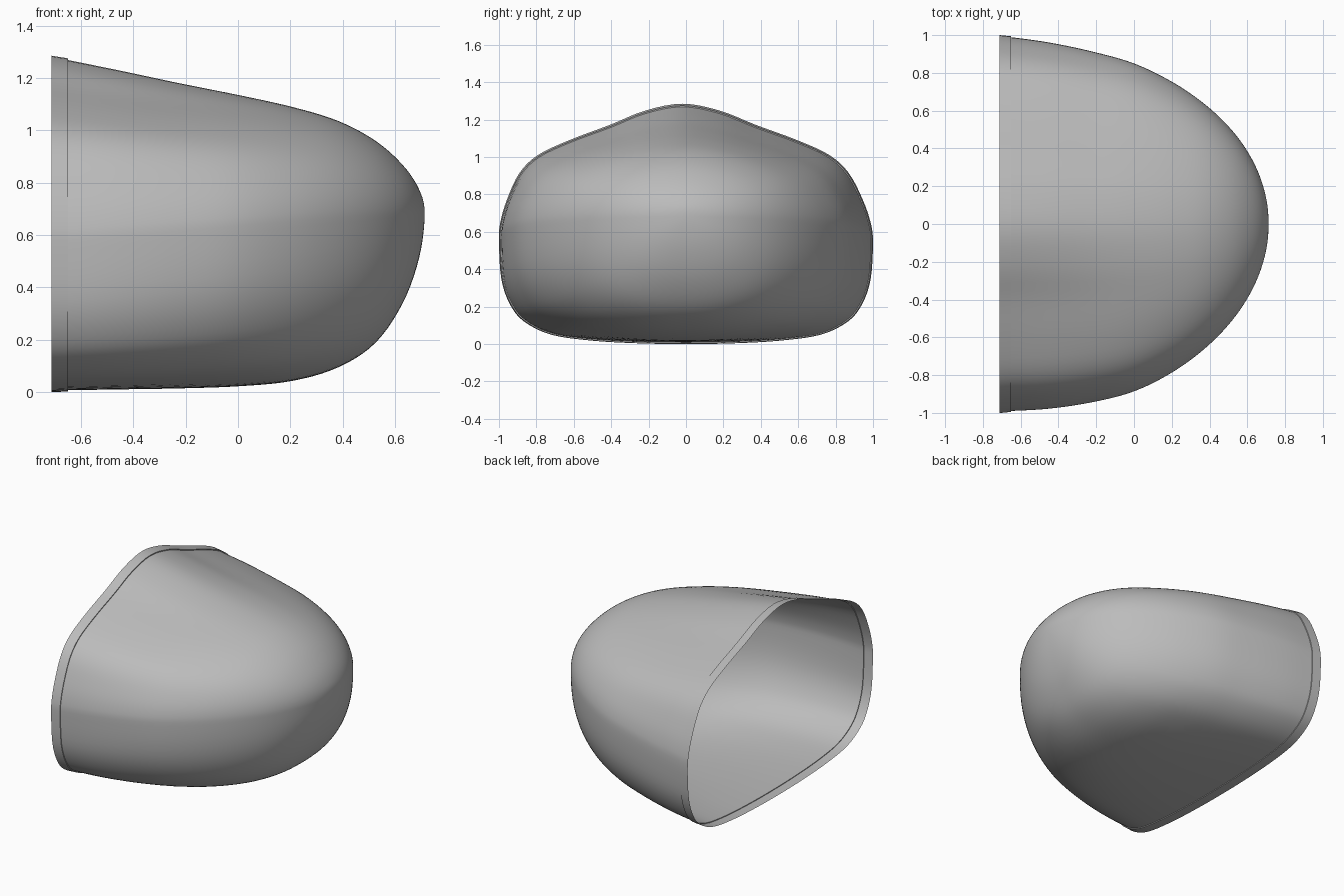
import bpy, bmesh, math
from mathutils import Vector

cube = bpy.data.objects.get("Cube")
if cube:
    bpy.data.objects.remove(cube)

grey = bpy.data.materials.new("plain grey")
grey.use_nodes = True
grey.diffuse_color = (0.5, 0.5, 0.5, 1)
grey.node_tree.nodes["Principled BSDF"].inputs["Base Color"].default_value = (0.5, 0.5, 0.5, 1)


def spline(a, b, c, d, t):
    """Catmull-Rom point between b and c."""
    return (2 * b + (c - a) * t + (2 * a - 5 * b + 4 * c - d) * t * t
            + (3 * b - a - 3 * c + d) * t ** 3) / 2


# Half outline of the open end (y, z), from the ridge down to the floor
MID, TOP, LENGTH = 0.54, 1.285, 1.426
half = [(0, 1.285), (.2, 1.248), (.39, 1.172), (.61, 1.09), (.78, 1.01), (.88, .915),
        (.95, .775), (.99, .65), (1, .54), (.987, .345), (.94, .21), (.865, .12),
        (.72, .05), (.5, .018), (.25, .004), (0, 0)]
loop = half + [(-y, z) for y, z in half[-2:0:-1]]
loop = [Vector((y, (z - MID) / (TOP - MID if z > MID else MID))) for y, z in loop]
n = len(loop)
outline = [spline(loop[i - 1], loop[i], loop[(i + 1) % n], loop[(i + 2) % n], k / 4)
           for i in range(n) for k in range(4)]

# Half width, top and bottom at every ten degrees from the open end to the nose
stations = [Vector(s) for s in (
    (.994, 1.281, .006), (.971, 1.231, .01), (.929, 1.18, .014), (.868, 1.135, .022),
    (.768, 1.09, .042), (.643, 1.037, .093), (.5, .962, .185), (.342, .87, .335),
    (.174, .775, .51), (0, .68, .68))]
w, t, b = stations[-2]
padded = [2 * stations[0] - stations[1]] + stations + [Vector((-w, b, t))]


def section(x, w, top, bottom):
    """Cross-section that turns from the ridged outline into an oval at the nose."""
    f = min(max((x + 0.65) / 1.36, 0), 1)
    blend = f * f * (3 - 2 * f)
    mid = MID + (0.68 - MID) * f
    shift = -0.018 * math.sin(math.pi * f)
    ring = []
    for p in outline:
        a = math.atan2(p.y, p.x)
        e = 2 if a > 0 else 2.5
        r = (abs(math.cos(a)) ** e + abs(math.sin(a)) ** e) ** (-1 / e)
        u, v = p.lerp(Vector((math.cos(a), math.sin(a))) * r, blend)
        lean = -0.02 * max(v, 0) * (1 - f)
        ring.append((x, u * w + shift + lean, mid + v * (top - mid if v > 0 else mid - bottom)))
    return ring


def shell_section(angle):
    """Cross-section of the shell at an angle in degrees along its elliptical plan."""
    i = int(angle // 10)
    size = spline(*padded[i:i + 4], angle / 10 - i)
    return section(LENGTH * (math.sin(math.radians(angle)) - 0.5), *size)


def loft(name, rings, tip=None):
    """Skin a list of rings, closing the last one on a tip point if given."""
    bm = bmesh.new()
    rows = [[bm.verts.new(p) for p in ring] for ring in rings]
    m = len(outline)
    for r0, r1 in zip(rows, rows[1:]):
        for i in range(m):
            j = (i + 1) % m
            bm.faces.new((r0[i], r0[j], r1[j], r1[i]))
    if tip:
        end = bm.verts.new(tip)
        for i in range(m):
            bm.faces.new((rows[-1][i], rows[-1][(i + 1) % m], end))
    bm.normal_update()
    # Outward normals: the outermost face on the +y side must point to +y
    side = max(bm.faces, key=lambda face: face.calc_center_median().y)
    if side.normal.y < 0:
        bmesh.ops.reverse_faces(bm, faces=bm.faces[:])
    mesh = bpy.data.meshes.new(name)
    bm.to_mesh(mesh)
    bm.free()
    mesh.materials.append(grey)
    obj = bpy.data.objects.new(name, mesh)
    bpy.context.collection.objects.link(obj)
    bpy.ops.object.select_all(action='DESELECT')
    obj.select_set(True)
    bpy.context.view_layer.objects.active = obj
    bpy.ops.object.shade_smooth_by_angle(angle=math.radians(35))


# Rounded hollow shell
FIRST, STEPS = 2.53, 44
rings = [shell_section(FIRST + (90 - FIRST) * k / STEPS) for k in range(STEPS)]
loft("shell", rings, tip=(LENGTH / 2, 0, .68))

# Slightly raised band around the open end, with its small step
loft("rim_band", [section(-LENGTH / 2, 1.0, 1.285, 0), section(-.65, .994, 1.275, .002),
                  rings[0]])
